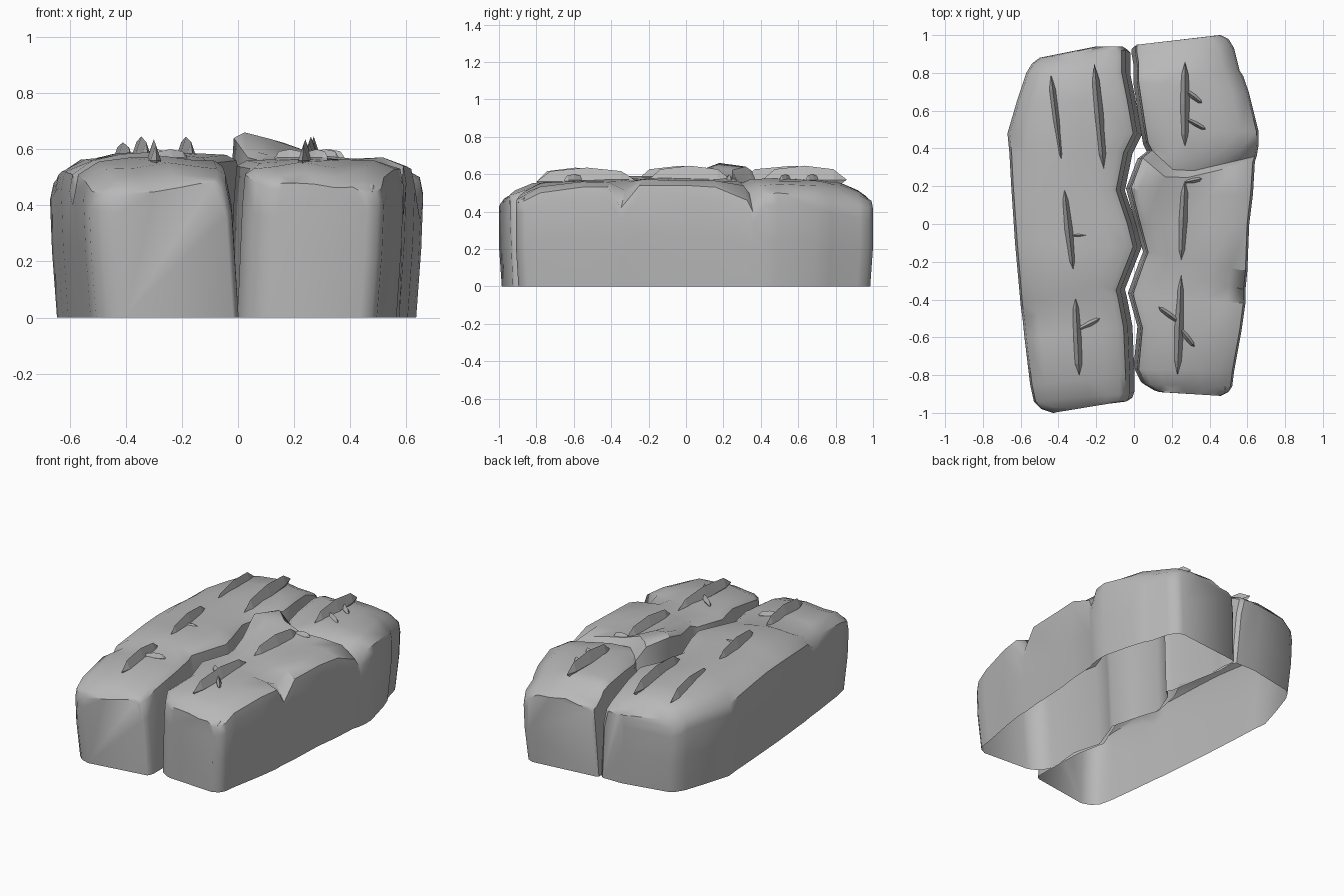
import bpy
import bmesh
import random
from mathutils import Vector

random.seed(4)

default_cube = bpy.data.objects.get("Cube")
if default_cube:
    bpy.data.objects.remove(default_cube, do_unlink=True)

# One stone colour for everything
stone = bpy.data.materials.new("grey stone")
stone.use_nodes = True
stone_colour = (0.48, 0.48, 0.48, 1)
stone.diffuse_color = stone_colour
stone.node_tree.nodes["Principled BSDF"].inputs["Base Color"].default_value = stone_colour


def mix(start, end, amount):
    return start + (end - start) * amount


def finish(name, bm, smooth_angle=None):
    """Turn a bmesh into a named stone object."""
    bmesh.ops.recalc_face_normals(bm, faces=bm.faces[:])
    mesh = bpy.data.meshes.new(name)
    bm.to_mesh(mesh)
    bm.free()
    mesh.materials.append(stone)
    obj = bpy.data.objects.new(name, mesh)
    bpy.context.collection.objects.link(obj)
    if smooth_angle:
        bpy.ops.object.select_all(action="DESELECT")
        obj.select_set(True)
        bpy.context.view_layer.objects.active = obj
        bpy.ops.object.shade_smooth_by_angle(angle=smooth_angle)
    return obj


def cross_section(station, side, crack_slope):
    """Open-bottomed profile from the crack wall over the top to the outer wall."""
    y_in, x_in, y_out, x_out, z_in, z_mid, z_rim, *dip = station
    x_lip = x_in + crack_slope * side

    def top(t, z, rough=0.0):
        wobble = random.uniform(-rough, rough)
        # An optional dip bends the station towards the front, most at a quarter width
        bend = sum(dip) * min(t * 4, (1 - t) / 0.75)
        return Vector((mix(x_lip, x_out, t), mix(y_in, y_out, t) + bend, z + wobble))

    shoulder = mix(z_rim, z_mid, 0.65)
    points = [
        Vector((x_in - 0.012 * side, y_in, 0)),
        Vector((mix(x_in, x_lip, 0.35), y_in, z_in * 0.75)),
        top(0, z_in - 0.02),
        top(0.06, z_in),
        top(0.2, mix(z_in, z_mid, 0.25), 0.004),
        top(0.4, z_mid, 0.006),
        top(0.64, z_mid - 0.012, 0.006),
        top(0.84, shoulder, 0.005),
        top(0.98, z_rim),
        Vector((x_out, y_out, z_rim - 0.06)),
        Vector((x_out - 0.007 * side, y_out, z_rim / 2)),
        Vector((x_out - 0.025 * side, y_out, 0)),
    ]
    # The ends lean inward slightly at the ground
    for p in points:
        if p.z < 0.1:
            p.y *= 0.985
    return points


def slab(name, stations, side, crack_slope):
    """Loft the profiles along the length and close both ends."""
    bm = bmesh.new()
    rows = [[bm.verts.new(p) for p in cross_section(s, side, crack_slope)] for s in stations]
    for row, following in zip(rows, rows[1:]):
        for i in range(len(row) - 1):
            bm.faces.new((row[i], row[i + 1], following[i + 1], following[i]))
    bm.faces.new(rows[0])
    bm.faces.new(reversed(rows[-1]))
    return finish(name, bm, smooth_angle=0.7)


def shard(name, start, end, width, base, height):
    """Thin stone blade with a diamond section, pointed at both ends."""
    a, b = Vector((*start, base)), Vector((*end, base))
    along = (b - a).normalized()
    across = Vector((-along.y, along.x, 0)) * width / 2
    up = Vector((0, 0, 1))
    bm = bmesh.new()
    tips = [bm.verts.new(a), bm.verts.new(b)]
    rings = []
    for t, size in ((0.16, 0.75), (0.5, 1), (0.86, 0.75)):
        centre = a.lerp(b, t)
        offsets = (across * size, up * height * size, -across * size, -up * 0.05)
        rings.append([bm.verts.new(centre + o) for o in offsets])
    for i in range(4):
        j = (i + 1) % 4
        bm.faces.new((tips[0], rings[0][i], rings[0][j]))
        bm.faces.new((tips[1], rings[-1][j], rings[-1][i]))
        for ring, following in zip(rings, rings[1:]):
            bm.faces.new((ring[i], following[i], following[j], ring[j]))
    return finish(name, bm)


# Each station: crack y, crack x, outer y, outer x, crack height, crown height, rim height
left_stations = [
    (-.89, .13, -.91, .46, .48, .48, .44),
    (-.88, .1, -.89, .5, .48, .49, .45),
    (-.85, .05, -.86, .52, .5, .51, .46),
    (-.77, .01, -.78, .53, .53, .55, .5),
    (-.55, .03, -.56, .57, .55, .57, .53),
    (-.37, -.02, -.42, .59, .56, .57, .53),
    (-.2, .04, -.35, .59, .56, .57, .42),
    (-.15, .06, -.25, .6, .58, .58, .54),
    (0, .02, 0, .61, .59, .58, .54),
    (.19, -.03, .16, .63, .66, .58, .53, -.04),
    (.35, .03, .33, .64, .64, .58, .46, -.12),
    (.39, .08, .36, .65, .55, .54, .4, -.12),
    (.43, .06, .42, .66, .55, .57, .49, -.1),
    (.55, .04, .49, .66, .56, .58, .5, -.03),
    (.75, .01, .69, .61, .56, .57, .48),
    (.82, .01, .78, .58, .54, .56, .45),
    (.85, .01, .81, .56, .5, .55, .45),
    (.91, 0, .93, .53, .47, .52, .43),
    (.94, 0, .98, .5, .46, .49, .42),
    (.95, .01, 1, .46, .45, .47, .42),
]
right_stations = [
    (-.94, -.03, -1, -.43, .48, .46, .43),
    (-.93, -.02, -.98, -.49, .49, .48, .44),
    (-.9, -.01, -.94, -.53, .5, .51, .45),
    (-.8, -.01, -.85, -.55, .53, .55, .48),
    (-.55, -.02, -.6, -.58, .56, .58, .51),
    (-.39, -.05, -.5, -.59, .56, .57, .46, .05),
    (-.35, -.06, -.43, -.6, .57, .59, .51, .05),
    (-.12, .03, -.1, -.63, .58, .59, .52),
    (0, 0, .05, -.64, .58, .59, .52),
    (.18, -.06, .2, -.65, .57, .59, .51),
    (.38, -.02, .38, -.66, .57, .59, .49),
    (.48, .03, .48, -.67, .57, .59, .48),
    (.65, 0, .65, -.62, .56, .58, .48),
    (.8, -.03, .8, -.57, .54, .57, .47),
    (.87, -.03, .85, -.54, .51, .53, .44),
    (.92, -.03, .88, -.5, .48, .49, .43),
    (.94, -.05, .94, -.2, .46, .46, .45),
]
slab("left_slab", left_stations, 1, 0.015)
slab("right_slab", right_stations, -1, 0.035)

# Long blades standing on the top: start, end, base height
blades = [
    ((-.44, .79), (-.38, .3), .55),
    ((-.21, .85), (-.16, .29), .57),
    ((-.37, .2), (-.32, -.26), .57),
    ((-.31, -.38), (-.29, -.8), .56),
    ((.27, .86), (.27, .41), .57),
    ((.27, .24), (.25, -.2), .57),
    ((.25, -.26), (.23, -.8), .56),
]
for number, (start, end, base) in enumerate(blades):
    shard(f"blade_{number}", start, end, 0.05, base, 0.075)

# Short splinters branching off the blades
splinters = [
    ((-.34, -.06), (-.24, -.06)),
    ((-.3, -.56), (-.18, -.5)),
    ((.27, .71), (.36, .64)),
    ((.27, .56), (.38, .5)),
    ((.26, .22), (.36, .24)),
    ((.24, -.52), (.13, -.44)),
    ((.24, -.55), (.32, -.65)),
]
for number, (start, end) in enumerate(splinters):
    shard(f"splinter_{number}", start, end, 0.03, 0.57, 0.03)

# Broken chips on the front corners
shard("left_corner_chip", (.38, -.85), (.5, -.87), 0.08, 0.45, 0.03)
shard("right_corner_chip", (-.48, -.87), (-.42, -.93), 0.03, 0.48, 0.02)
